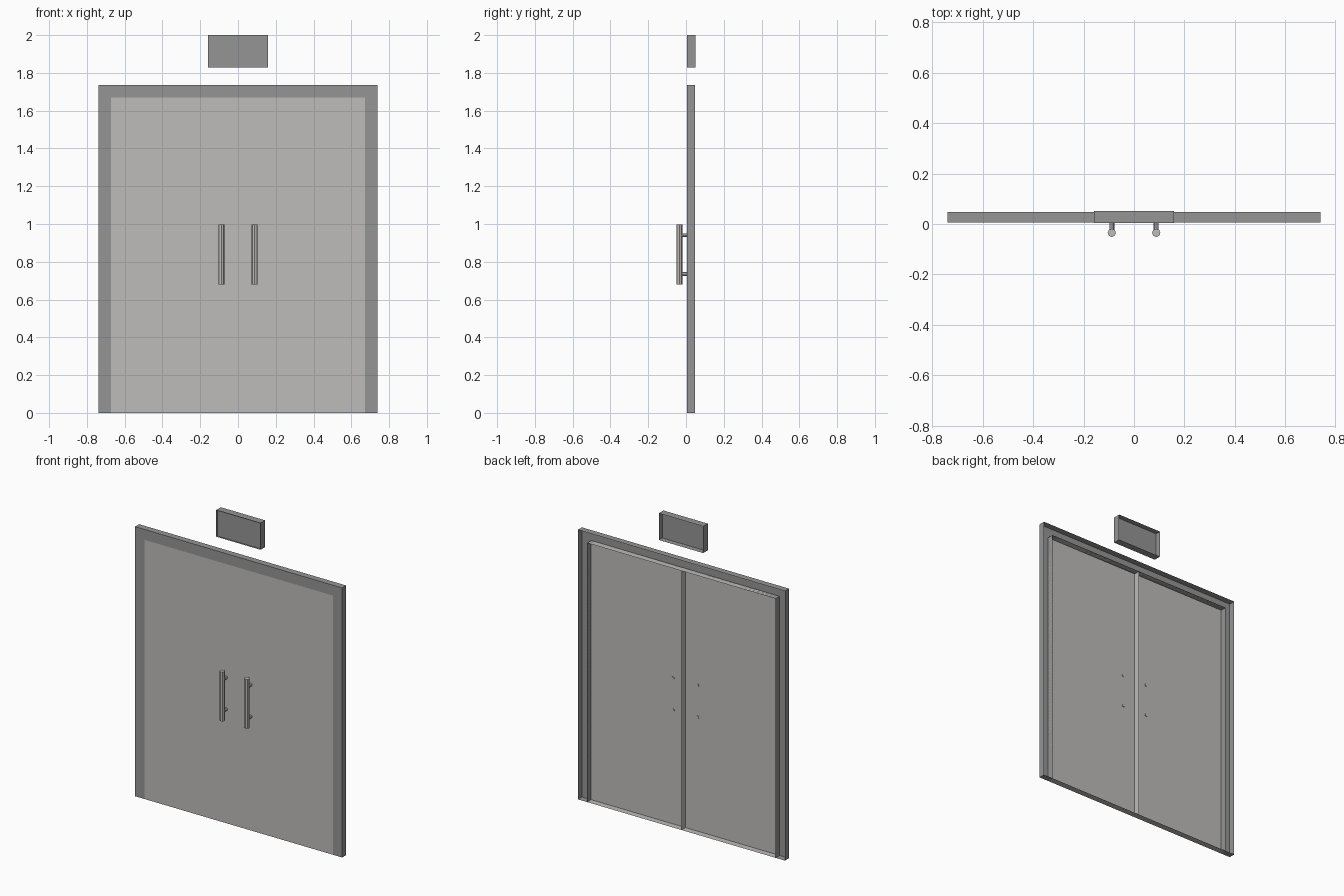
import bpy, bmesh, math
from mathutils import Matrix

cube = bpy.data.objects.get("Cube")
if cube:
    bpy.data.objects.remove(cube, do_unlink=True)


def material(name, rgb):
    m = bpy.data.materials.new(name)
    m.use_nodes = True
    m.diffuse_color = (*rgb, 1)
    m.node_tree.nodes["Principled BSDF"].inputs["Base Color"].default_value = (*rgb, 1)
    return m


frame_grey = material("frame grey", (0.30, 0.30, 0.30))
door_grey = material("warm door grey", (0.52, 0.505, 0.49))

W, H = 0.738, 1.737        # outer frame half width and height
DW, DH = 0.672, 1.67       # door opening half width and height
FRONT, BACK = 0.006, 0.047


def finish(name, bm, mat):
    mesh = bpy.data.meshes.new(name)
    bm.to_mesh(mesh)
    bm.free()
    mesh.materials.append(mat)
    obj = bpy.data.objects.new(name, mesh)
    bpy.context.collection.objects.link(obj)
    return obj


def shell(name, outline, panel_y, y0, y1, mat):
    """Thin sheet panel with walls around its outline, open at the back."""
    bm = bmesh.new()
    bm.faces.new([bm.verts.new((x, panel_y, z)) for x, z in outline])
    a = [bm.verts.new((x, y0, z)) for x, z in outline]
    b = [bm.verts.new((x, y1, z)) for x, z in outline]
    for i in range(len(outline)):
        j = (i + 1) % len(outline)
        bm.faces.new((a[j], a[i], b[i], b[j]))
    bmesh.ops.remove_doubles(bm, verts=bm.verts, dist=0.0001)
    return finish(name, bm, mat)


def rect(x0, x1, z0, z1):
    return [(x0, z0), (x1, z0), (x1, z1), (x0, z1)]


# Door surround: one inverted U, open at the back
shell("door_frame", [(-W, 0), (-DW, 0), (-DW, DH), (DW, DH), (DW, 0), (W, 0), (W, H), (-W, H)],
      FRONT, FRONT, BACK, frame_grey)

# Sign box above the door, panel set back inside a thin rim
shell("sign_box", rect(-0.158, 0.158, 1.828, 2.0), 0.016, 0.004, 0.051, frame_grey)


def cylinder(bm, radius, depth, matrix):
    bmesh.ops.create_cone(bm, cap_ends=True, segments=8, radius1=radius, radius2=radius,
                          depth=depth, matrix=matrix)


for side, s in (("left", 1), ("right", -1)):
    # Door leaf
    x0, x1 = sorted((0, s * DW))
    shell(side + "_door", rect(x0, x1, 0, DH), FRONT, FRONT, BACK, door_grey)

    # Pull handle: upright bar and two posts through the door
    bm = bmesh.new()
    hx = s * 0.088
    cylinder(bm, 0.0165, 0.318, Matrix.Translation((hx, -0.035, 0.838)))
    for z in (0.735, 0.94):
        cylinder(bm, 0.01, 0.042,
                 Matrix.Translation((hx, -0.011, z)) @ Matrix.Rotation(math.pi / 2, 4, 'X'))
    finish(side + "_handle", bm, door_grey)
